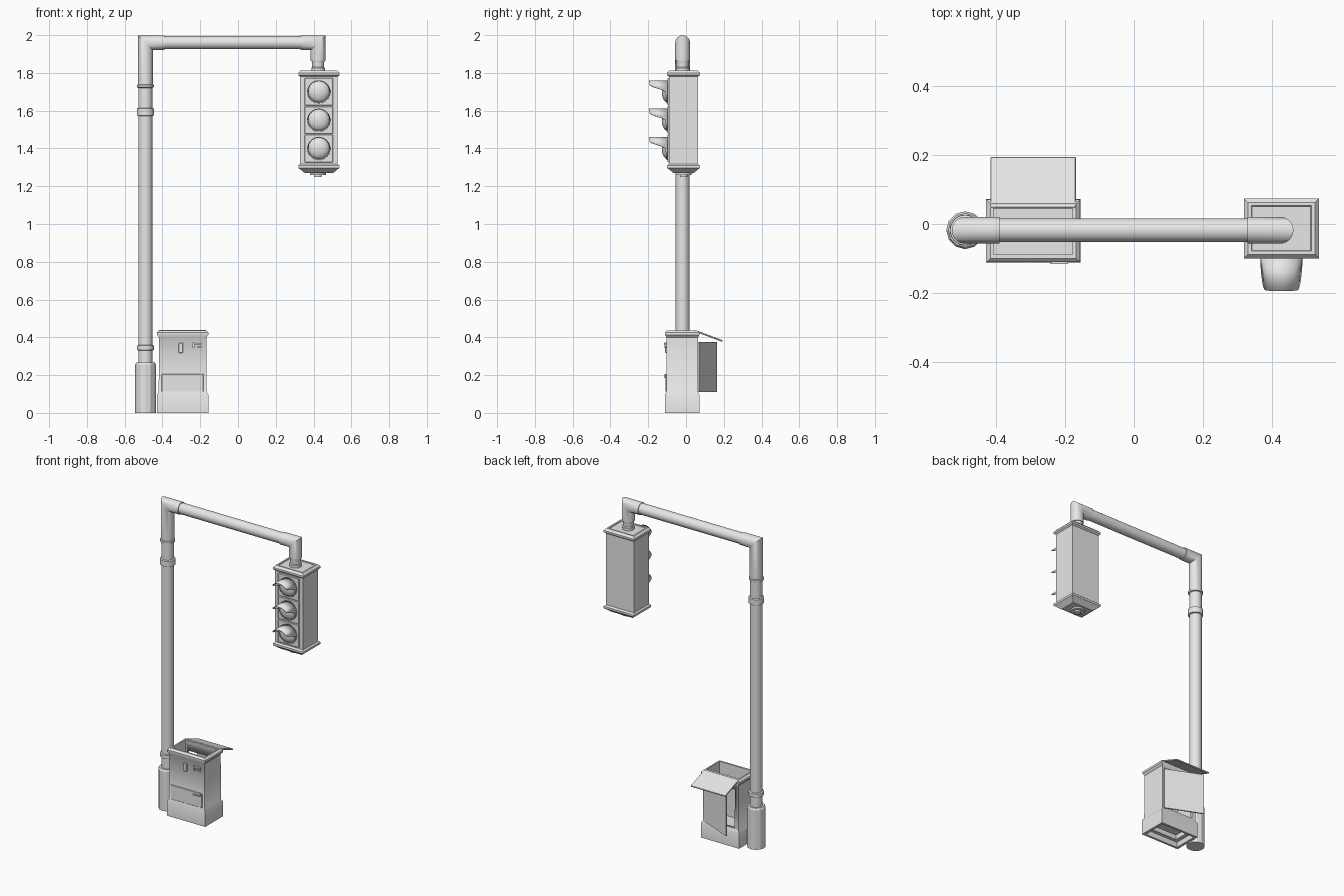
import bpy, bmesh, math
from mathutils import Vector, Matrix

old = bpy.data.objects.get("Cube")
if old:
    bpy.data.objects.remove(old)

GREY = (0.8, 0.8, 0.8, 1)
grey = bpy.data.materials.new("plain_grey")
grey.use_nodes = True
grey.diffuse_color = GREY
grey.node_tree.nodes["Principled BSDF"].inputs["Base Color"].default_value = GREY

POLE_X, LAMP_X, CAB_X = -0.49, 0.428, -0.293
POLE_Y, LAMP_Y, CAB_Y = -0.018, -0.013, -0.02
ARM_Z = 1.96


def finish(name, bm, angle=35):
    bmesh.ops.recalc_face_normals(bm, faces=bm.faces)
    mesh = bpy.data.meshes.new(name)
    bm.to_mesh(mesh)
    bm.free()
    mesh.materials.append(grey)
    mesh.shade_smooth()
    mesh.set_sharp_from_angle(angle=math.radians(angle))
    ob = bpy.data.objects.new(name, mesh)
    bpy.context.collection.objects.link(ob)
    return ob


def loft(name, rings, cap=True, angle=35):
    """Skin a list of equally long closed rings of points."""
    bm = bmesh.new()
    loops = [[bm.verts.new(p) for p in ring] for ring in rings]
    n = len(loops[0])
    for a, b in zip(loops, loops[1:]):
        for i in range(n):
            j = (i + 1) % n
            bm.faces.new((a[i], a[j], b[j], b[i]))
    if cap:
        bm.faces.new(loops[0])
        bm.faces.new(loops[-1])
    return finish(name, bm, angle)


def lathe(name, x, y, profile, sides=24, angle=35):
    turn = [2 * math.pi * i / sides for i in range(sides)]
    return loft(name, [[(x + r * math.cos(a), y + r * math.sin(a), z) for a in turn]
                       for r, z in profile], angle=angle)


def rect_loft(name, x, y, profile):
    corners = ((-1, -1), (1, -1), (1, 1), (-1, 1))
    return loft(name, [[(x + hx * a, y + hy * b, z) for a, b in corners]
                       for hx, hy, z in profile])


def box(name, x, y, z, bevel=0.0):
    """Box from three (low, high) ranges."""
    bm = bmesh.new()
    bmesh.ops.create_cube(bm, size=1)
    for v in bm.verts:
        v.co = [(lo + hi) / 2 + c * (hi - lo) for c, (lo, hi) in zip(v.co, (x, y, z))]
    if bevel:
        bmesh.ops.bevel(bm, geom=bm.edges[:], offset=bevel, segments=1, affect='EDGES')
    return finish(name, bm)


def mitred_pipe(name, path, radius, y, sides=24):
    """Round pipe along an x/z path with mitred corners."""
    pts = [Vector(p) for p in path]
    dirs = [(b - a).normalized() for a, b in zip(pts, pts[1:])]
    rings = []
    for i, p in enumerate(pts):
        d, e = dirs[max(i - 1, 0)], dirs[min(i, len(dirs) - 1)]
        n, m = Vector((-d.y, d.x)), Vector((-e.y, e.x))
        side = (n + m) / (1 + n.dot(m)) * radius
        ring = []
        for k in range(sides):
            a = 2 * math.pi * k / sides
            q = p + side * math.cos(a)
            ring.append((q.x, y + radius * math.sin(a), q.y))
        rings.append(ring)
    return loft(name, rings)


# Pole, its foot and collars
lathe("pole_foot", POLE_X, POLE_Y,
      [(0.055, 0), (0.055, 0.255), (0.049, 0.266), (0.036, 0.266)], 12, 25)
lathe("pole", POLE_X, POLE_Y, [(0.037, 0.25), (0.037, 1.74)])
for name, z, h, r in (("lower_collar", 0.345, 0.011, 0.045),
                      ("upper_collar", 1.593, 0.018, 0.045),
                      ("joint_collar", 1.73, 0.006, 0.044)):
    lathe(name, POLE_X, POLE_Y, [(0.036, z - h - 0.004), (r, z - h), (r, z + h), (0.036, z + h + 0.004)])

# Overhead arm with mitred elbows
mitred_pipe("pole_elbow", [(POLE_X, 1.73), (POLE_X, ARM_Z), (-0.39, ARM_Z)], 0.039, POLE_Y)
mitred_pipe("arm", [(-0.4, ARM_Z), (0.37, ARM_Z)], 0.0345, POLE_Y)
mitred_pipe("lamp_elbow", [(0.33, ARM_Z), (0.424, ARM_Z), (0.424, 1.865)], 0.039, POLE_Y)
lathe("lamp_neck", 0.424, POLE_Y,
      [(0.036, 1.80), (0.036, 1.825), (0.032, 1.83), (0.032, 1.855), (0.036, 1.87)])

# Signal housing with caps
rect_loft("signal_housing", LAMP_X, LAMP_Y, [(0.1, 0.076, 1.30), (0.1, 0.076, 1.80)])
rect_loft("signal_top_cap", LAMP_X, LAMP_Y,
          [(0.1, 0.077, 1.78), (0.109, 0.087, 1.788), (0.109, 0.087, 1.80),
           (0.097, 0.075, 1.813), (0.087, 0.066, 1.813), (0.085, 0.064, 1.808)])
rect_loft("signal_bottom_cap", LAMP_X, LAMP_Y,
          [(0.075, 0.053, 1.27), (0.088, 0.066, 1.28), (0.097, 0.075, 1.288),
           (0.109, 0.087, 1.297), (0.109, 0.087, 1.31), (0.1, 0.077, 1.318)])
lathe("bottom_knob", LAMP_X - 0.005, LAMP_Y,
      [(0.02, 1.25), (0.02, 1.26), (0.042, 1.26), (0.042, 1.275)])


def visor(name, x, y, z, r=0.061, sides=48):
    """Open tube, long on top and short underneath."""
    back, front = [], []
    for k in range(sides):
        a = 2 * math.pi * k / sides
        s = math.sin(a)
        t = min(max((s + 0.05) / 0.7, 0), 1)
        reach = 0.012 + 0.006 * s + 0.08 * t * t * (3 - 2 * t)
        back.append((x + r * math.cos(a), y, z + r * s))
        front.append((x + r * math.cos(a), y - reach, z + r * s))
    ob = loft(name, [back, front], cap=False)
    shell = ob.modifiers.new("thickness", 'SOLIDIFY')
    shell.thickness = 0.005


# Three lamps, each a door plate, a domed lens and a visor
PLATE_Y = -0.097
for place, z in (("top", 1.70), ("middle", 1.55), ("bottom", 1.40)):
    box(place + "_lamp_door", (LAMP_X - 0.075, LAMP_X + 0.075), (PLATE_Y, -0.08),
        (z - 0.0735, z + 0.0735), 0.003)
    bm = bmesh.new()
    bmesh.ops.create_uvsphere(bm, u_segments=24, v_segments=16, radius=0.057)
    bmesh.ops.transform(bm, verts=bm.verts, matrix=Matrix.Translation(
        (LAMP_X, PLATE_Y, z)) @ Matrix.Diagonal((1, 0.55, 1, 1)))
    finish(place + "_lens", bm)
    visor(place + "_visor", LAMP_X, PLATE_Y, z)

# Hollow control cabinet, open at the top and recessed underneath
cabinet = rect_loft("cabinet", CAB_X, CAB_Y,
                    [(0.09, 0.05, 0.06), (0.09, 0.05, 0.03), (0.115, 0.072, 0.03),
                     (0.12, 0.078, 0), (0.137, 0.092, 0), (0.137, 0.092, 0.095),
                     (0.127, 0.084, 0.11), (0.125, 0.083, 0.4), (0.136, 0.091, 0.413),
                     (0.136, 0.091, 0.426), (0.124, 0.08, 0.437), (0.115, 0.068, 0.437),
                     (0.115, 0.068, 0.1)])

# Doorway through the back wall
cutter = box("doorway_cutter", (CAB_X - 0.1, CAB_X + 0.1), (0.02, 0.12), (0.12, 0.37))
cutter.hide_render = True
cut = cabinet.modifiers.new("doorway", 'BOOLEAN')
cut.operation = 'DIFFERENCE'
cut.solver = 'EXACT'
cut.object = cutter
bpy.context.view_layer.objects.active = cabinet
bpy.ops.object.modifier_apply(modifier=cut.name)
bpy.data.objects.remove(cutter)

# Open back door, swung out from its left hinge
door = box("back_door", (-0.245, 0), (-0.004, 0.004), (0.11, 0.375))
door.location = (-0.178, 0.066, 0)
door.rotation_euler.z = math.radians(-23)

# Open lid, tipped back over the door
lid = box("lid", (CAB_X - 0.124, CAB_X + 0.124), (0, 0.158), (-0.009, 0), 0.002)
lid.location = (0, 0.047, 0.44)
lid.rotation_euler.x = math.radians(-20.5)

# Front panel, slot plate and handles
FACE = -0.1
box("lower_panel", (-0.405, -0.182), (FACE - 0.009, FACE), (0.112, 0.205), 0.002)
box("slot_plate", (-0.315, -0.29), (FACE - 0.012, FACE), (0.318, 0.37), 0.003)
box("upper_handle_plate", (-0.24, -0.23), (FACE - 0.014, FACE), (0.343, 0.372))
box("upper_handle_bar", (-0.24, -0.192), (FACE - 0.016, FACE), (0.362, 0.37))
box("upper_handle_catch", (-0.215, -0.192), (FACE - 0.012, FACE), (0.345, 0.353))
box("lower_handle_bar", (-0.243, -0.192), (FACE - 0.016, FACE), (0.184, 0.192))
box("lower_handle_post", (-0.203, -0.192), (FACE - 0.014, FACE), (0.184, 0.206))
